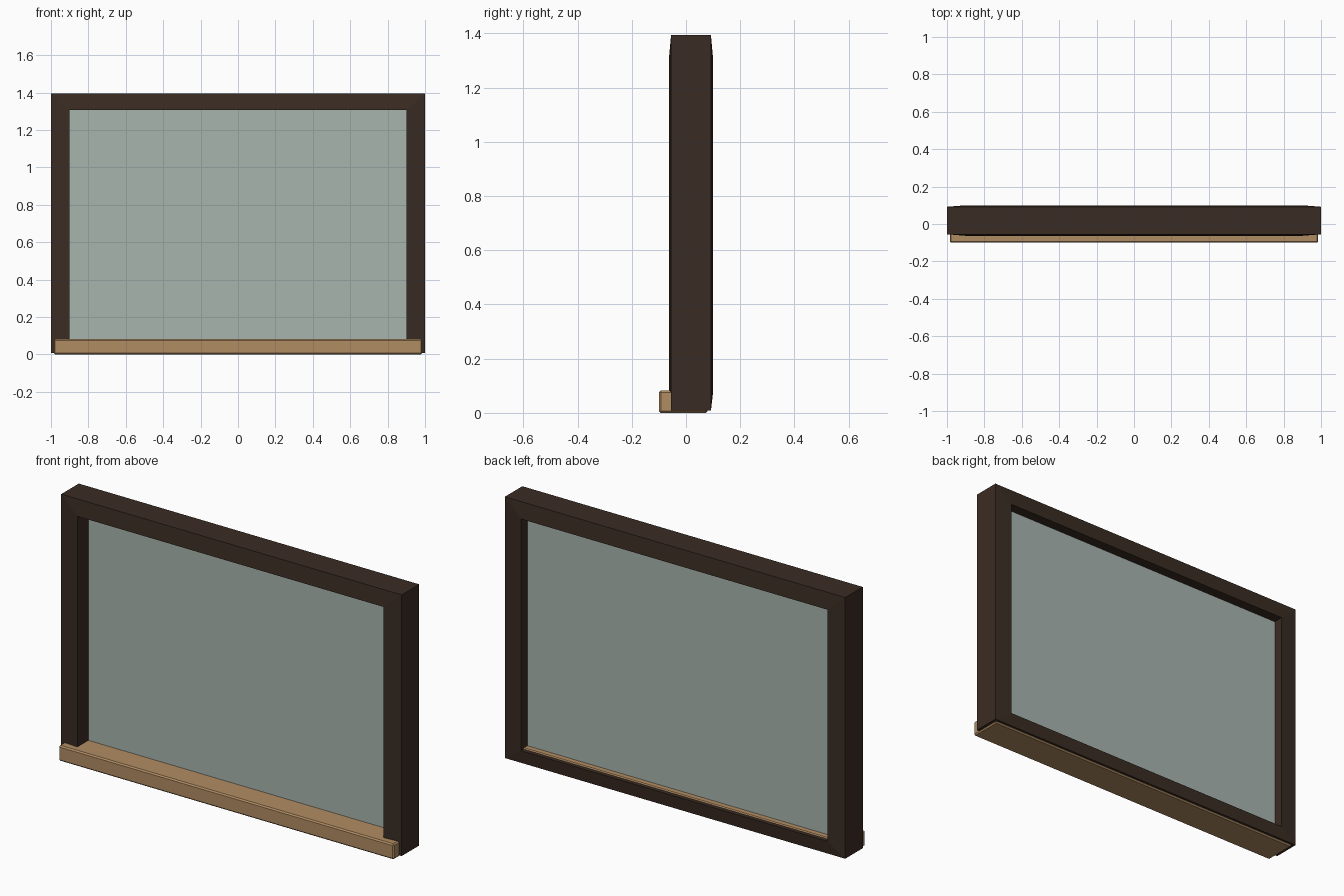
import bpy
import bmesh

cube = bpy.data.objects.get("Cube")
if cube:
    bpy.data.objects.remove(cube, do_unlink=True)


def material(name, rgb):
    mat = bpy.data.materials.new(name)
    mat.use_nodes = True
    mat.diffuse_color = (*rgb, 1)
    mat.node_tree.nodes["Principled BSDF"].inputs["Base Color"].default_value = (*rgb, 1)
    return mat


def finish(name, bm, mat):
    bmesh.ops.recalc_face_normals(bm, faces=bm.faces)
    mesh = bpy.data.meshes.new(name)
    bm.to_mesh(mesh)
    bm.free()
    mesh.materials.append(mat)
    obj = bpy.data.objects.new(name, mesh)
    bpy.context.collection.objects.link(obj)
    return obj


def box(name, x, y, z, mat, bevel=0):
    """Box from (min, max) ranges with optional chamfered edges."""
    bm = bmesh.new()
    bmesh.ops.create_cube(bm, size=1)
    for v in bm.verts:
        v.co = [r[0] if c < 0 else r[1] for c, r in zip(v.co, (x, y, z))]
    if bevel:
        bmesh.ops.bevel(bm, geom=bm.edges[:], offset=bevel, segments=1, affect="EDGES")
    return finish(name, bm, mat)


dark_wood = material("dark brown wood", (0.042, 0.025, 0.017))
light_wood = material("light tan wood", (0.434, 0.262, 0.122))
glass = material("pale grey green glass", (0.392, 0.462, 0.429))

# Mitred frame: a profile swept round the opening, faces sloping to the outside
outer = (1.0, 0.008, 1.395)
inner = (0.9, 0.077, 1.307)
profile = [(outer, -0.055), (outer, 0.092), (inner, 0.1), (inner, -0.063)]
bm = bmesh.new()
rings = []
for (w, low, high), y in profile:
    corners = [(-w, low), (w, low), (w, high), (-w, high)]
    rings.append([bm.verts.new((x, y, z)) for x, z in corners])
for i, ring in enumerate(rings):
    following = rings[(i + 1) % len(rings)]
    for j in range(4):
        k = (j + 1) % 4
        bm.faces.new((ring[j], ring[k], following[k], following[j]))
finish("window_frame", bm, dark_wood)

# Sill running under the frame and projecting at the front
box("window_sill", (-0.985, 0.985), (-0.1, 0.08), (0, 0.082), light_wood, 0.007)

# Glass pane set back in the opening
box("glass_pane", (-0.905, 0.905), (0.03, 0.045), (0.07, 1.312), glass)
